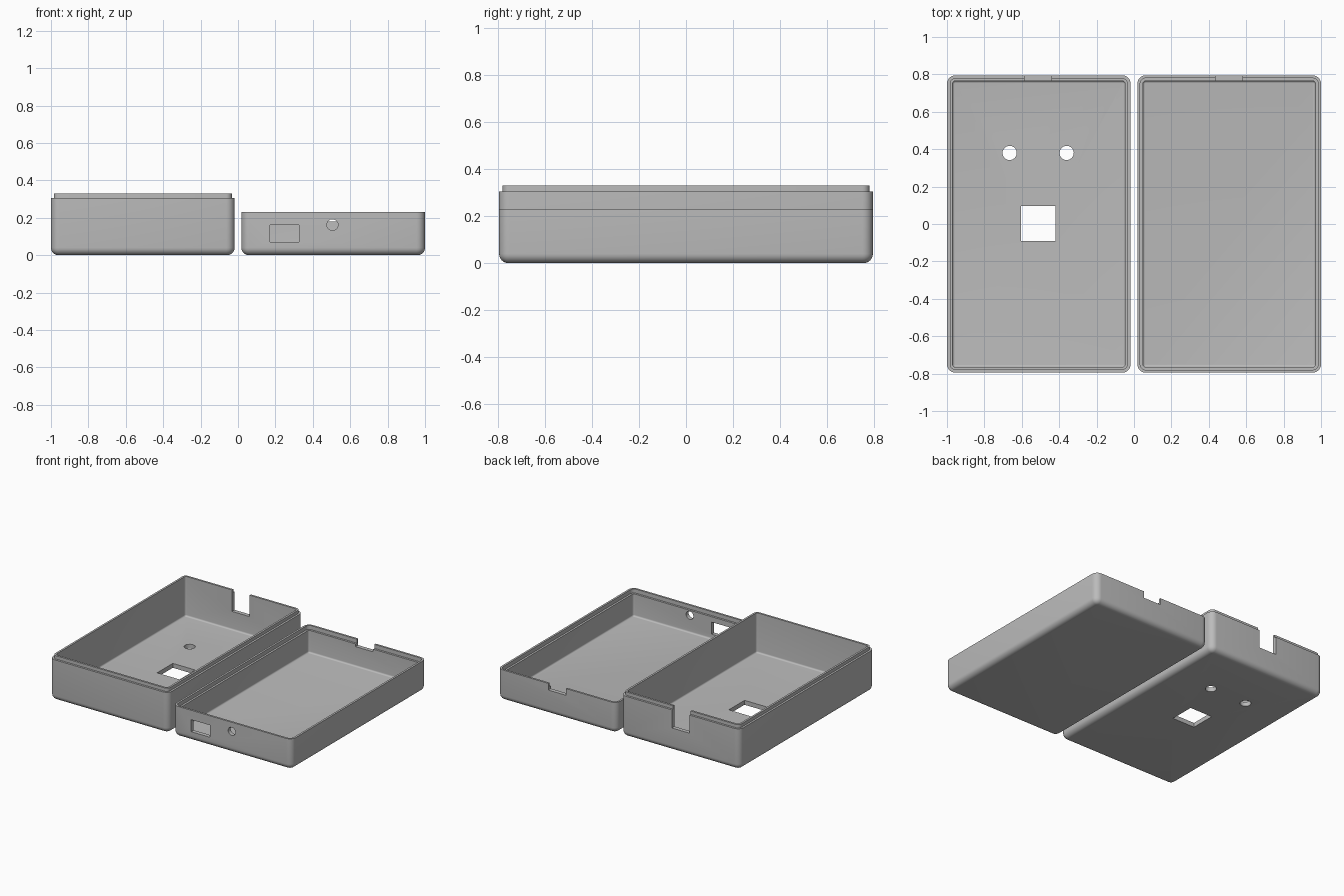
import bpy, bmesh
from math import sin, cos, pi

cube = bpy.data.objects.get("Cube")
if cube:
    bpy.data.objects.remove(cube, do_unlink=True)

HALF_W, HALF_D = 0.491, 0.795   # half size of each tray
CORNER, WALL, STEP = 0.045, 0.03, 0.015
SEGS = 6

grey = bpy.data.materials.new("grey plastic")
grey.use_nodes = True
colour = (0.5, 0.5, 0.5, 1)
grey.diffuse_color = colour
grey.node_tree.nodes["Principled BSDF"].inputs["Base Color"].default_value = colour


def finish(bm, name):
    bmesh.ops.recalc_face_normals(bm, faces=bm.faces)
    mesh = bpy.data.meshes.new(name)
    bm.to_mesh(mesh)
    bm.free()
    mesh.materials.append(grey)
    obj = bpy.data.objects.new(name, mesh)
    bpy.context.collection.objects.link(obj)
    return obj


def ring(bm, cx, inset, z):
    """Rounded rectangle of vertices, inset from the outer wall."""
    r = CORNER - inset
    verts = []
    for i, (sx, sy) in enumerate(((1, 1), (-1, 1), (-1, -1), (1, -1))):
        for k in range(SEGS + 1):
            a = (i + k / SEGS) * pi / 2
            verts.append(bm.verts.new((cx + sx * (HALF_W - CORNER) + r * cos(a),
                                       sy * (HALF_D - CORNER) + r * sin(a), z)))
    return verts


def fillet(inset, z, r):
    """Quarter-round from the floor up to the wall, as (inset, z) pairs."""
    return [(inset + r * (1 - sin(a)), z + r * (1 - cos(a)))
            for a in (k * pi / 2 / SEGS for k in range(SEGS + 1))]


def tray(name, cx, rim):
    """Loft outer skin, rim and inner skin into one closed shell."""
    profile = fillet(0, 0, 0.04) + rim + fillet(WALL, 0.033, 0.012)[::-1]
    bm = bmesh.new()
    rings = [ring(bm, cx, *p) for p in profile]
    for a, b in zip(rings, rings[1:]):
        for i in range(len(a)):
            j = (i + 1) % len(a)
            bm.faces.new((a[i], a[j], b[j], b[i]))
    bm.faces.new(rings[0])
    bm.faces.new(rings[-1])
    return finish(bm, name)


def box(lo, hi):
    bm = bmesh.new()
    bmesh.ops.create_cube(bm, size=1)
    for v in bm.verts:
        v.co = [(l + h) / 2 + c * (h - l) for l, h, c in zip(lo, hi, v.co)]
    return finish(bm, "box_cutter")


def drill(centre, radius, rotation=(0, 0, 0)):
    bm = bmesh.new()
    bmesh.ops.create_cone(bm, cap_ends=True, segments=24, radius1=radius,
                          radius2=radius, depth=0.16)
    obj = finish(bm, "drill_cutter")
    obj.location, obj.rotation_euler = centre, rotation
    return obj


def cut(obj, cutters):
    bpy.ops.object.select_all(action="DESELECT")
    bpy.context.view_layer.objects.active = obj
    obj.select_set(True)
    for c in cutters:
        c.hide_render = True
        mod = obj.modifiers.new("cut", "BOOLEAN")
        mod.operation, mod.solver, mod.object = "DIFFERENCE", "EXACT", c
        bpy.context.view_layer.update()
        bpy.ops.object.modifier_apply(modifier=mod.name)
        bpy.data.objects.remove(c, do_unlink=True)
    bpy.ops.object.shade_smooth_by_angle(angle=pi / 6)


# Deep tray with a raised tongue around the rim
deep = tray("deep_tray", -0.509, [(0, 0.305), (STEP, 0.305), (STEP, 0.33), (WALL, 0.33)])
cut(deep, [
    box((-0.605, -0.09, -0.1), (-0.42, 0.095, 0.1)),     # square window
    drill((-0.665, 0.38, 0), 0.038),                     # floor holes
    drill((-0.36, 0.38, 0), 0.038),
    box((-0.585, 0.72, 0.17), (-0.44, 0.85, 0.4)),       # back notch
])

# Shallow tray with a matching groove inside the rim
shallow = tray("shallow_tray", 0.509, [(0, 0.23), (STEP, 0.23), (STEP, 0.2), (WALL, 0.2)])
cut(shallow, [
    box((0.17, -0.85, 0.07), (0.325, -0.72, 0.16)),      # front slot
    drill((0.505, -0.78, 0.162), 0.03, (pi / 2, 0, 0)),  # front round hole
    box((0.435, 0.72, 0.18), (0.58, 0.85, 0.4)),         # back notch
])
